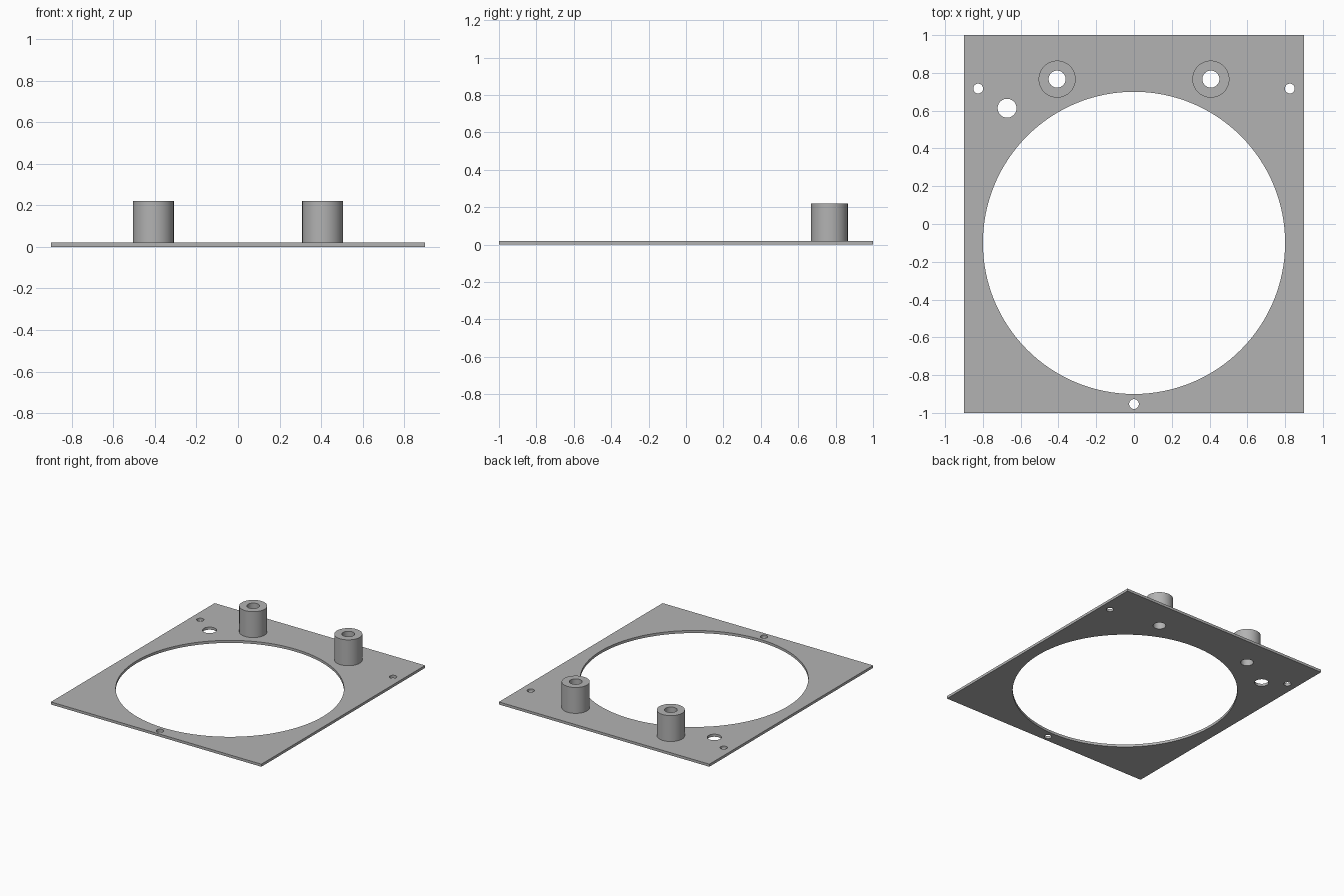
import bpy
import bmesh
from math import radians

if "Cube" in bpy.data.objects:
    bpy.data.objects.remove(bpy.data.objects["Cube"])

THICK = 0.02
BOSS_TOP = 0.22
BOSS_X, BOSS_Y, BOSS_R, BORE_R = 0.407, 0.767, 0.098, 0.045

grey = bpy.data.materials.new("plain grey")
grey.use_nodes = True
colour = (0.45, 0.45, 0.45, 1)
grey.diffuse_color = colour
grey.node_tree.nodes["Principled BSDF"].inputs["Base Color"].default_value = colour


def cylinder(name, x, y, radius, z0, z1, sides=64):
    bpy.ops.mesh.primitive_cylinder_add(
        vertices=sides, radius=radius, depth=z1 - z0, location=(x, y, (z0 + z1) / 2))
    obj = bpy.context.object
    obj.name = name
    return obj


def drill(target, x, y, radius, sides=64):
    """Cut a round hole straight through the target."""
    cutter = cylinder("hole_cutter", x, y, radius, -0.1, BOSS_TOP + 0.1, sides)
    mod = target.modifiers.new("hole", 'BOOLEAN')
    mod.operation = 'DIFFERENCE'
    mod.solver = 'EXACT'
    mod.object = cutter
    bpy.context.view_layer.objects.active = target
    bpy.ops.object.modifier_apply(modifier=mod.name)
    bpy.data.objects.remove(cutter)


def finish(obj):
    obj.data.materials.clear()
    obj.data.materials.append(grey)
    bpy.ops.object.select_all(action='DESELECT')
    obj.select_set(True)
    bpy.context.view_layer.objects.active = obj
    bpy.ops.object.shade_smooth_by_angle(angle=radians(30))


# Flat mounting plate
bm = bmesh.new()
bmesh.ops.create_cube(bm, size=1)
bmesh.ops.scale(bm, vec=(1.8, 2, THICK), verts=bm.verts)
bmesh.ops.translate(bm, vec=(0, 0, THICK / 2), verts=bm.verts)
mesh = bpy.data.meshes.new("mounting_plate")
bm.to_mesh(mesh)
bm.free()
plate = bpy.data.objects.new("mounting_plate", mesh)
bpy.context.collection.objects.link(plate)

# Large opening, cable hole and front screw hole
drill(plate, 0, -0.1, 0.8, 128)
drill(plate, -0.672, 0.613, 0.05)
drill(plate, 0, -0.953, 0.026)

# Side screw holes and bored standoffs, on both sides
for side, label in ((1, "left"), (-1, "right")):
    drill(plate, side * 0.825, 0.717, 0.026)
    drill(plate, side * BOSS_X, BOSS_Y, BORE_R)
    boss = cylinder(label + "_standoff", side * BOSS_X, BOSS_Y, BOSS_R, THICK, BOSS_TOP)
    drill(boss, side * BOSS_X, BOSS_Y, BORE_R)
    finish(boss)

finish(plate)
